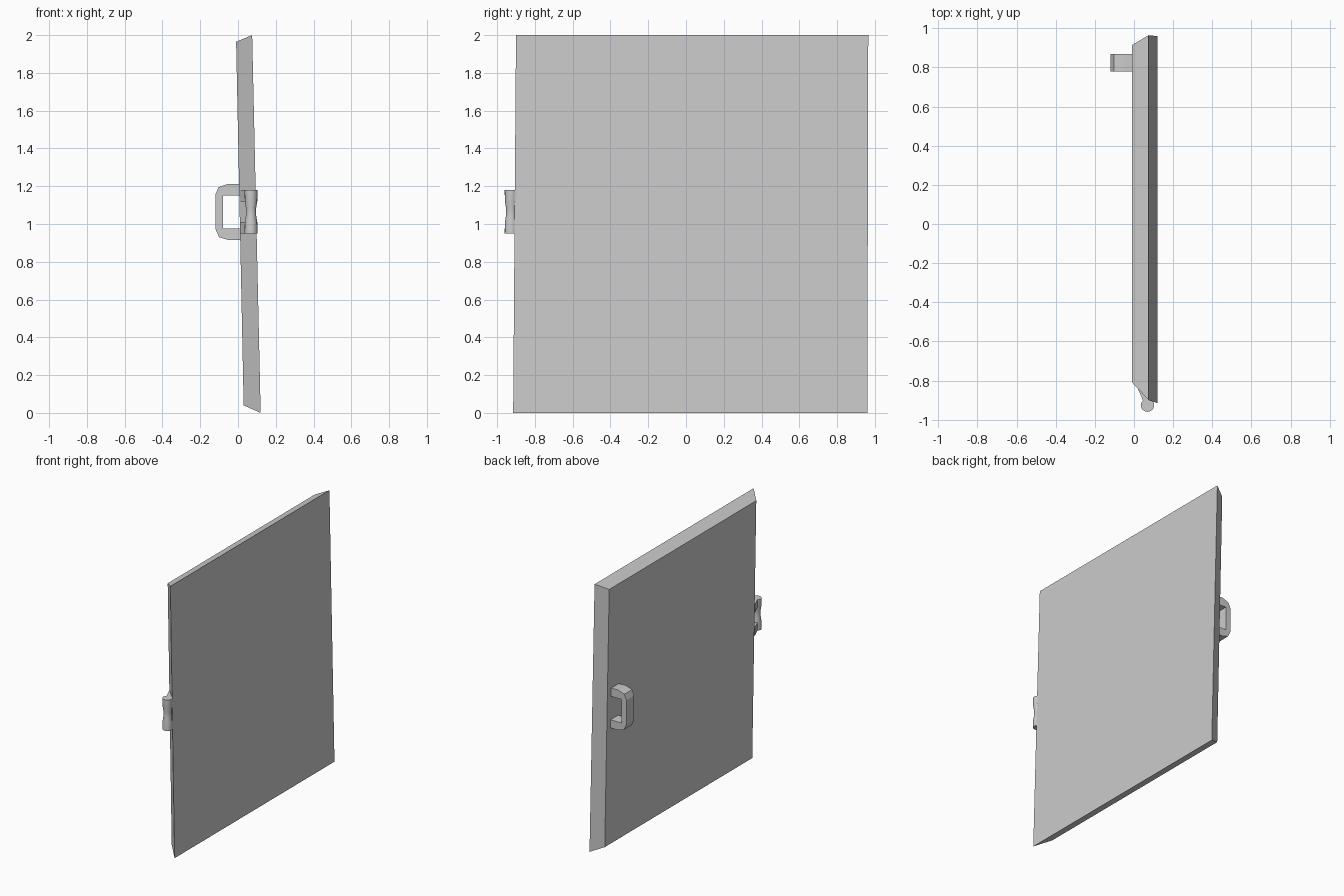
import bpy, bmesh
from math import cos, sin, tau

if "Cube" in bpy.data.objects:
    bpy.data.objects.remove(bpy.data.objects["Cube"])


def make_object(name, verts, faces):
    mesh = bpy.data.meshes.new(name)
    mesh.from_pydata(verts, [], faces)
    bm = bmesh.new()
    bm.from_mesh(mesh)
    bmesh.ops.recalc_face_normals(bm, faces=bm.faces)
    bm.to_mesh(mesh)
    bm.free()
    obj = bpy.data.objects.new(name, mesh)
    bpy.context.collection.objects.link(obj)
    return obj


def loft(name, rings):
    """Join equal-length rings of points and cap both ends."""
    n = len(rings[0])
    verts = [p for ring in rings for p in ring]
    faces = [tuple(range(n)), tuple(range(len(verts) - n, len(verts)))]
    for k in range(len(rings) - 1):
        a, b = k * n, (k + 1) * n
        for i in range(n):
            j = (i + 1) % n
            faces.append((a + i, a + j, b + j, b + i))
    return make_object(name, verts, faces)


# Door slab: leaning slightly, with all four edges chamfered toward the handle side
outer = [(0.12, -0.915, 0.0), (0.12, 0.96, 0.0),
         (0.075, 0.965, 2.0), (0.075, -0.90, 2.0)]
inner = [(0.03, -0.82, 0.04), (0.03, 0.91, 0.04),
         (-0.01, 0.915, 1.965), (-0.01, -0.81, 1.965)]
loft("door_panel", [outer, inner])

# Pull handle: C-shaped profile given width along y
profile = [(0.02, 1.21), (-0.05, 1.213), (-0.103, 1.195), (-0.12, 1.155),
           (-0.12, 0.975), (-0.10, 0.93), (-0.05, 0.915), (0.03, 0.915),
           (0.03, 0.975), (-0.08, 0.975), (-0.08, 1.15), (0.02, 1.15)]
loft("door_handle", [[(x, y, z) for x, z in profile] for y in (0.78, 0.87)])

# Hinge barrel: round pin, slightly waisted in the middle
cx, cy, sides = 0.069, -0.926, 16
rings = []
for z, r in ((0.95, 0.034), (1.01, 0.033), (1.045, 0.027),
             (1.085, 0.027), (1.12, 0.033), (1.18, 0.034)):
    rings.append([(cx + r * cos(tau * i / sides), cy + r * sin(tau * i / sides), z)
                  for i in range(sides)])
barrel = loft("hinge_barrel", rings)
bpy.context.view_layer.objects.active = barrel
barrel.select_set(True)
bpy.ops.object.shade_smooth_by_angle(angle=0.7)

# Hinge leaves: wedge brackets tying the barrel ends to the sloped edge
leaf = [(0.011, -0.822), (0.045, -0.90), (0.07, -0.94), (0.098, -0.92), (0.09, -0.87)]
for name, z0, z1 in (("hinge_leaf_lower", 0.95, 1.01), ("hinge_leaf_upper", 1.12, 1.18)):
    loft(name, [[(x, y, z) for x, y in leaf] for z in (z0, z1)])
